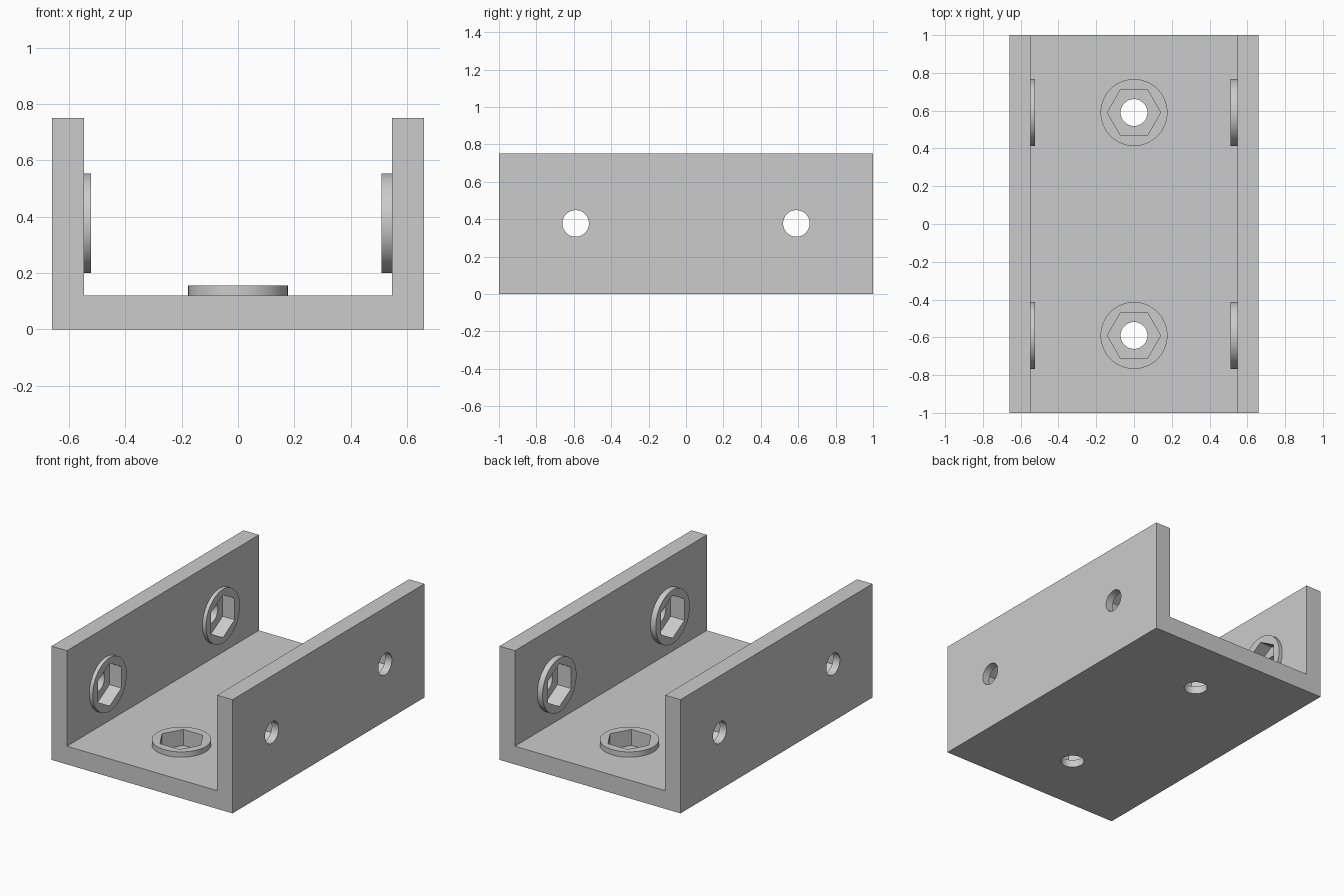
import bpy, bmesh
from math import pi
from mathutils import Matrix, Vector

if "Cube" in bpy.data.objects:
    bpy.data.objects.remove(bpy.data.objects["Cube"])

HALF_W, HALF_L, HEIGHT = 0.66, 1.0, 0.75
INNER, FLOOR = 0.548, 0.12
HOLE_Y, HOLE_Z = 0.59, 0.377
SEAT = 0.05          # material left below each nut pocket

grey = bpy.data.materials.new("plain grey")
grey.use_nodes = True
grey.diffuse_color = (0.6, 0.6, 0.6, 1)
grey.node_tree.nodes["Principled BSDF"].inputs["Base Color"].default_value = (0.6, 0.6, 0.6, 1)


def finish(name, bm):
    bmesh.ops.recalc_face_normals(bm, faces=bm.faces)
    mesh = bpy.data.meshes.new(name)
    bm.to_mesh(mesh)
    bm.free()
    mesh.materials.append(grey)
    obj = bpy.data.objects.new(name, mesh)
    bpy.context.collection.objects.link(obj)
    return obj


# Each frame sits on an outer face with its local z pointing into the channel
floor_frame = Matrix.Identity(4)
right_frame = Matrix.Translation((-HALF_W, 0, HOLE_Z)) @ Matrix.Rotation(pi / 2, 4, 'Y')
left_frame = Matrix.Translation((HALF_W, 0, HOLE_Z)) @ Matrix.Rotation(-pi / 2, 4, 'Y')
mounts = [(floor_frame, 0.155), (right_frame, 0.137), (left_frame, 0.15)]


def discs(name, sides, radius, span):
    """Prisms at all six mounting points; span gives bottom and top."""
    bm = bmesh.new()
    for frame, top in mounts:
        low, high = span(top)
        for y in (-HOLE_Y, HOLE_Y):
            place = frame @ Matrix.Translation((0, y, (low + high) / 2))
            bmesh.ops.create_cone(bm, cap_ends=True, segments=sides, radius1=radius,
                                  radius2=radius, depth=high - low,
                                  matrix=place @ Matrix.Rotation(pi / 2, 4, 'Z'))
    return finish(name, bm)


# Channel: U profile extruded along its length
bm = bmesh.new()
half = [(HALF_W, 0), (HALF_W, HEIGHT), (INNER, HEIGHT), (INNER, FLOOR)]
outline = half + [(-x, z) for x, z in reversed(half)]
face = bm.faces.new([bm.verts.new((x, -HALF_L, z)) for x, z in outline])
ext = bmesh.ops.extrude_face_region(bm, geom=[face])
bmesh.ops.translate(bm, vec=Vector((0, 2 * HALF_L, 0)),
                    verts=[v for v in ext["geom"] if isinstance(v, bmesh.types.BMVert)])
channel = finish("channel_bracket", bm)

# Raised bosses, hexagonal nut pockets and through holes
bosses = discs("bosses", 64, 0.177, lambda top: (0.08, top))
pockets = discs("nut_pockets", 6, 0.141, lambda top: (SEAT, top + 0.05))
holes = discs("bolt_holes", 48, 0.071, lambda top: (-0.05, top + 0.05))

bpy.context.view_layer.objects.active = channel
for helper, operation in ((bosses, 'UNION'), (pockets, 'DIFFERENCE'), (holes, 'DIFFERENCE')):
    helper.hide_render = True
    mod = channel.modifiers.new(helper.name, 'BOOLEAN')
    mod.operation, mod.solver, mod.object = operation, 'EXACT', helper
    bpy.ops.object.modifier_apply(modifier=mod.name)
    bpy.data.objects.remove(helper)

bpy.ops.object.select_all(action='DESELECT')
channel.select_set(True)
bpy.ops.object.shade_smooth_by_angle(angle=pi / 6)
